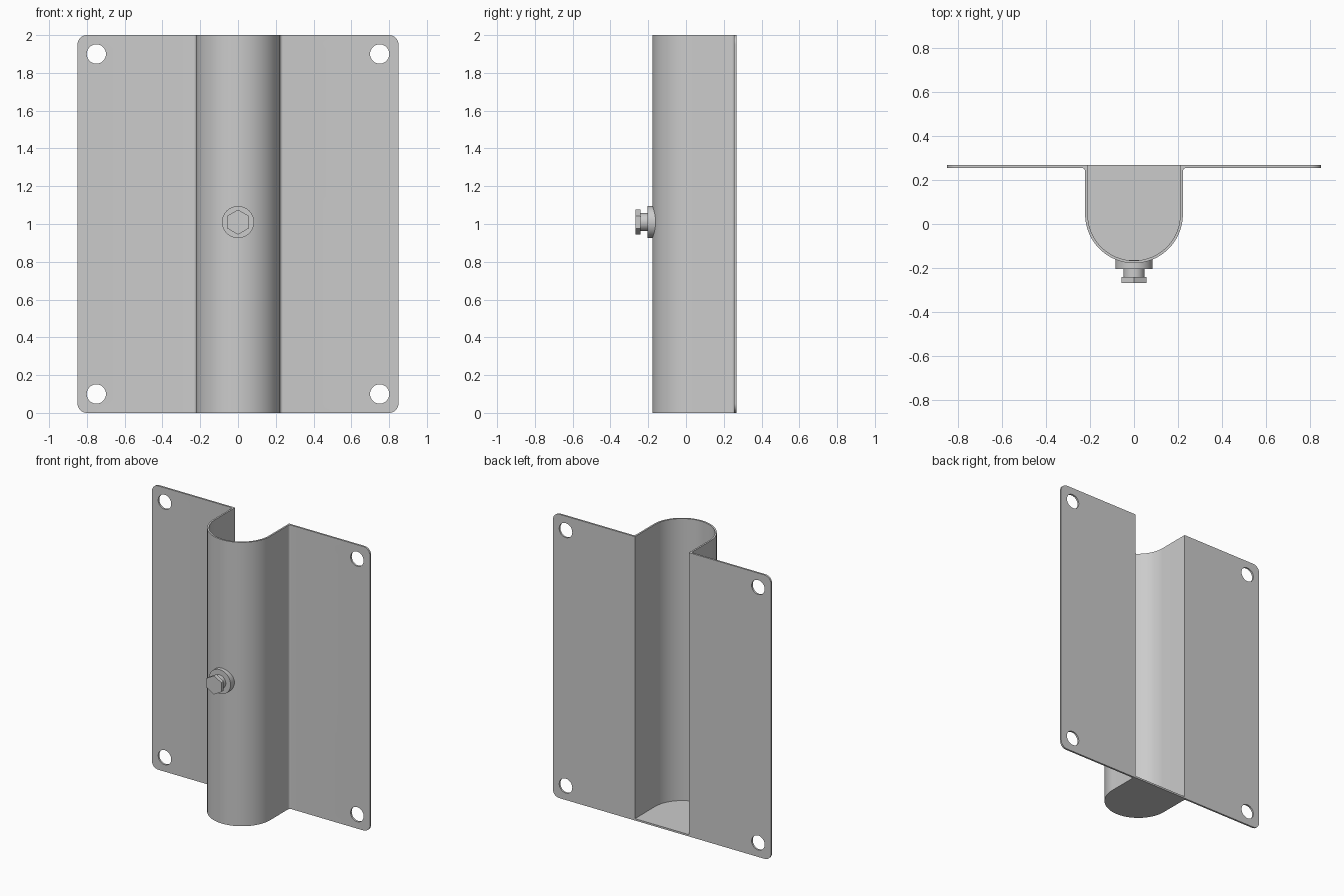
import bpy, bmesh, math
from mathutils import Matrix

if "Cube" in bpy.data.objects:
    bpy.data.objects.remove(bpy.data.objects["Cube"])

BACK, FRONT = 0.268, 0.255      # back and front faces of the sheet flanges
CY = 0.044                      # centre of the round channel
R_OUT, R_IN = 0.222, 0.21
BOLT_Z = 1.01


def arc(cx, cy, r, a0, a1, n):
    steps = [math.radians(a0 + (a1 - a0) * i / n) for i in range(n + 1)]
    return [(cx + r * math.cos(a), cy + r * math.sin(a)) for a in steps]


def finish(name, bm, smooth=True):
    bmesh.ops.recalc_face_normals(bm, faces=bm.faces)
    me = bpy.data.meshes.new(name)
    bm.to_mesh(me)
    bm.free()
    ob = bpy.data.objects.new(name, me)
    bpy.context.collection.objects.link(ob)
    if smooth:
        bpy.ops.object.select_all(action='DESELECT')
        ob.select_set(True)
        bpy.context.view_layer.objects.active = ob
        bpy.ops.object.shade_smooth_by_angle(angle=math.radians(30))
    return ob


def extrude_profile(points, height):
    bm = bmesh.new()
    face = bm.faces.new([bm.verts.new((x, y, 0)) for x, y in points])
    new = bmesh.ops.extrude_face_region(bm, geom=[face], use_keep_orig=True)['geom']
    bmesh.ops.translate(bm, vec=(0, 0, height),
                        verts=[g for g in new if isinstance(g, bmesh.types.BMVert)])
    return bm


def y_cylinder(r, y0, y1, x=0, z=BOLT_Z, sides=48, spin=0):
    bm = bmesh.new()
    m = (Matrix.Translation((x, (y0 + y1) / 2, z)) @ Matrix.Rotation(math.pi / 2, 4, 'X')
         @ Matrix.Rotation(spin, 4, 'Z'))
    bmesh.ops.create_cone(bm, cap_ends=True, segments=sides, radius1=r, radius2=r,
                          depth=y1 - y0, matrix=m)
    return bm


# Folded sheet: two flanges joined by a U-shaped channel
bend = 0.016
inner = [(R_IN, BACK)] + arc(0, CY, R_IN, 0, -180, 48) + [(-R_IN, BACK)]
outer = ([(-0.85, BACK), (-0.85, FRONT)]
         + arc(-R_OUT - bend, FRONT - bend, bend, 90, 0, 6)
         + arc(0, CY, R_OUT, 180, 360, 48)
         + arc(R_OUT + bend, FRONT - bend, bend, 180, 90, 6)
         + [(0.85, FRONT), (0.85, BACK)])
bm = extrude_profile(outer + inner, 2)

# Rounded flange corners
corners = [e for e in bm.edges
           if all(abs(v.co.x) > 0.84 for v in e.verts)
           and abs(e.verts[0].co.z - e.verts[1].co.z) < 0.01]
bmesh.ops.bevel(bm, geom=corners, offset=0.05, segments=8, profile=0.5, affect='EDGES')
bracket = finish("channel_bracket", bm, smooth=False)

# Screw holes in the four corners
for x in (-0.75, 0.75):
    for z in (0.1, 1.9):
        cutter = finish("hole_cutter", y_cylinder(0.051, 0.2, 0.32, x, z, 40), False)
        cutter.hide_render = True
        mod = bracket.modifiers.new("hole", 'BOOLEAN')
        mod.operation, mod.solver, mod.object = 'DIFFERENCE', 'EXACT', cutter
        bpy.context.view_layer.objects.active = bracket
        bpy.ops.object.modifier_apply(modifier=mod.name)
        bpy.data.objects.remove(cutter)
bpy.ops.object.select_all(action='DESELECT')
bracket.select_set(True)
bpy.ops.object.shade_smooth_by_angle(angle=math.radians(30))

# Floor closing the bottom of the channel
finish("channel_floor", extrude_profile(inner, 0.013))

# Boss whose rear edge follows the curved wall
bm = y_cylinder(0.085, -0.204, -0.16)
bmesh.ops.delete(bm, geom=[f for f in bm.faces if f.calc_center_median().y > -0.165],
                 context='FACES_ONLY')
for v in bm.verts:
    if v.co.y > -0.18:
        v.co.y = CY - math.sqrt(0.217 ** 2 - v.co.x ** 2)
finish("bolt_boss", bm)

# Bolt shank and hexagonal head
finish("bolt_shank", y_cylinder(0.048, -0.245, -0.164, sides=40))
head = y_cylinder(0.066, -0.268, -0.241, sides=6)
# Point one corner of the hexagon straight up
if max(v.co.z for v in head.verts) < BOLT_Z + 0.064:
    bmesh.ops.rotate(head, verts=head.verts, cent=(0, 0, BOLT_Z),
                     matrix=Matrix.Rotation(math.pi / 6, 3, 'Y'))
finish("bolt_head", head)
